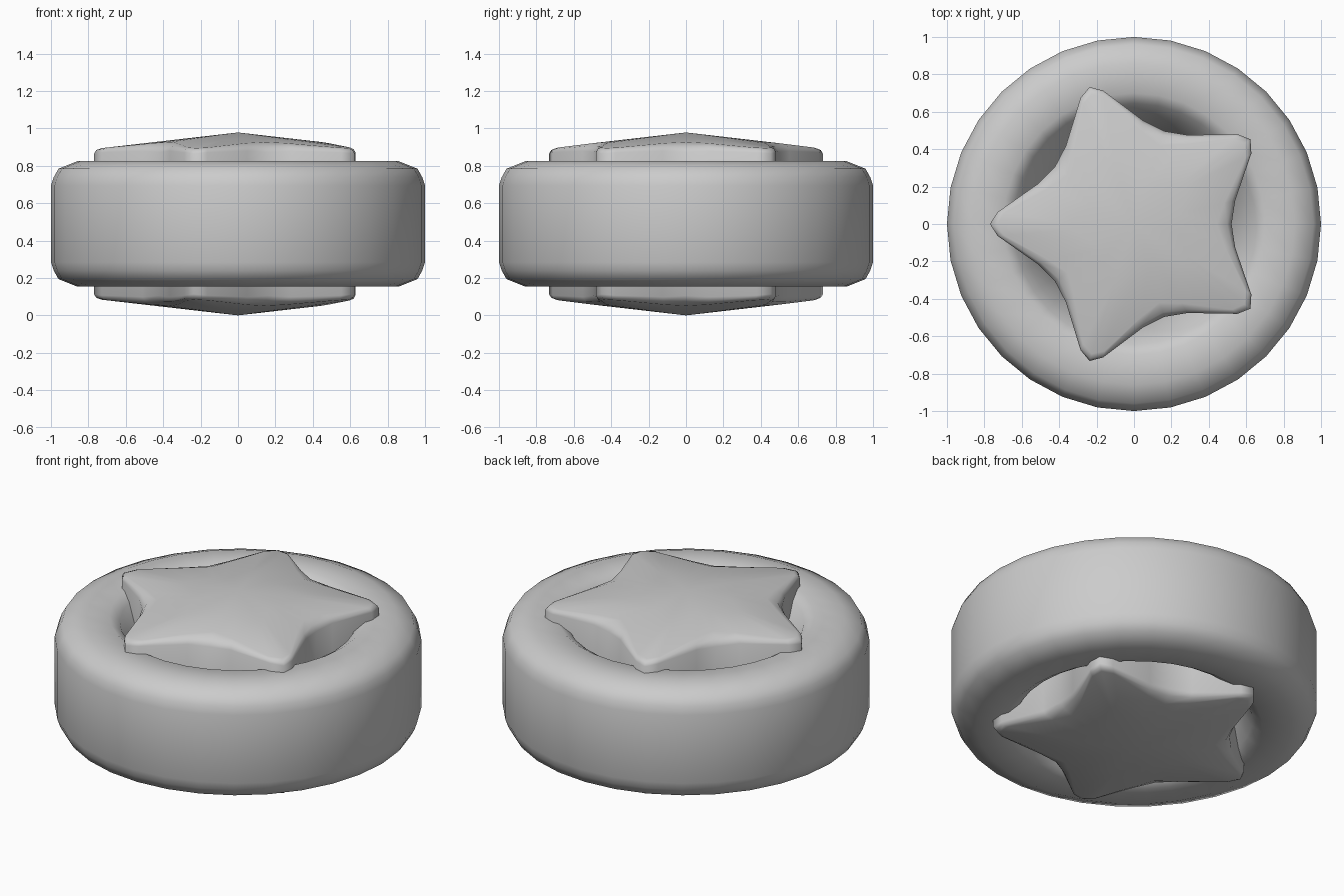
import bpy
from math import sin, cos, pi, radians

if "Cube" in bpy.data.objects:
    bpy.data.objects.remove(bpy.data.objects["Cube"])

MID = 0.489  # mid-height of the wheel


def make_object(name, verts, faces):
    mesh = bpy.data.meshes.new(name)
    mesh.from_pydata(verts, [], faces)
    mesh.update()
    obj = bpy.data.objects.new(name, mesh)
    bpy.context.collection.objects.link(obj)
    mesh.polygons.foreach_set("use_smooth", [True] * len(mesh.polygons))
    return obj


def bridge(a, b, n):
    """Quads between two rings starting at vertex a (outer/lower) and b."""
    return [(a + i, a + (i + 1) % n, b + (i + 1) % n, b + i) for i in range(n)]


# Tyre: closed rounded profile turned about z, mirrored about mid-height
upper = [(1.0, 0.205), (0.985, 0.25), (0.96, 0.295), (0.86, 0.335), (0.70, 0.335),
         (0.645, 0.30), (0.60, 0.22), (0.52, 0.12)]
profile = upper + [(r, -h) for r, h in reversed(upper)]
N = 32
verts = [(r * cos(2 * pi * i / N), r * sin(2 * pi * i / N), MID + h)
         for r, h in profile for i in range(N)]
faces = []
for k in range(len(profile)):
    faces += bridge(k * N, (k + 1) % len(profile) * N, N)
make_object("tyre", verts, faces)

# Star hub: one arm's outline (radius, degrees from tip, bevel inset), repeated five times
arm = [(0.77, 0, 0.04), (0.732, 5, 0.035), (0.555, 23, 0.06), (0.522, 36, 0.08),
       (0.555, 49, 0.06), (0.732, 67, 0.035)]
outline = [(r, radians(36 + 72 * k + a), inset) for k in range(5) for r, a, inset in arm]
M = len(outline)


def dome(r):
    return MID - 0.115 * r


def ring(radius, height):
    return [(radius(r, s) * cos(a), radius(r, s) * sin(a), MID + height(r, s))
            for r, a, s in outline]


def rim_height(r, s):
    return dome(r) - 0.5 * s - 0.005


half = [
    (lambda r, s: r, rim_height),
    (lambda r, s: r - 0.3 * s, lambda r, s: dome(r) - 0.15 * s),
    (lambda r, s: r - s, lambda r, s: dome(r - s)),
    (lambda r, s: 0.45 * r, lambda r, s: dome(0.45 * r)),
]
rings = [ring(rad, lambda r, s, h=h: -h(r, s)) for rad, h in reversed(half)]
rings += [ring(rad, h) for rad, h in half]
verts = [v for loop in rings for v in loop]
faces = []
for k in range(len(rings) - 1):
    faces += bridge(k * M, (k + 1) * M, M)

# Peaks of the two domed star faces
low = len(verts)
verts += [(0, 0, 0), (0, 0, 2 * MID)]
last = (len(rings) - 1) * M
for i in range(M):
    j = (i + 1) % M
    faces += [(low, j, i), (low + 1, last + i, last + j)]
make_object("star_hub", verts, faces)
